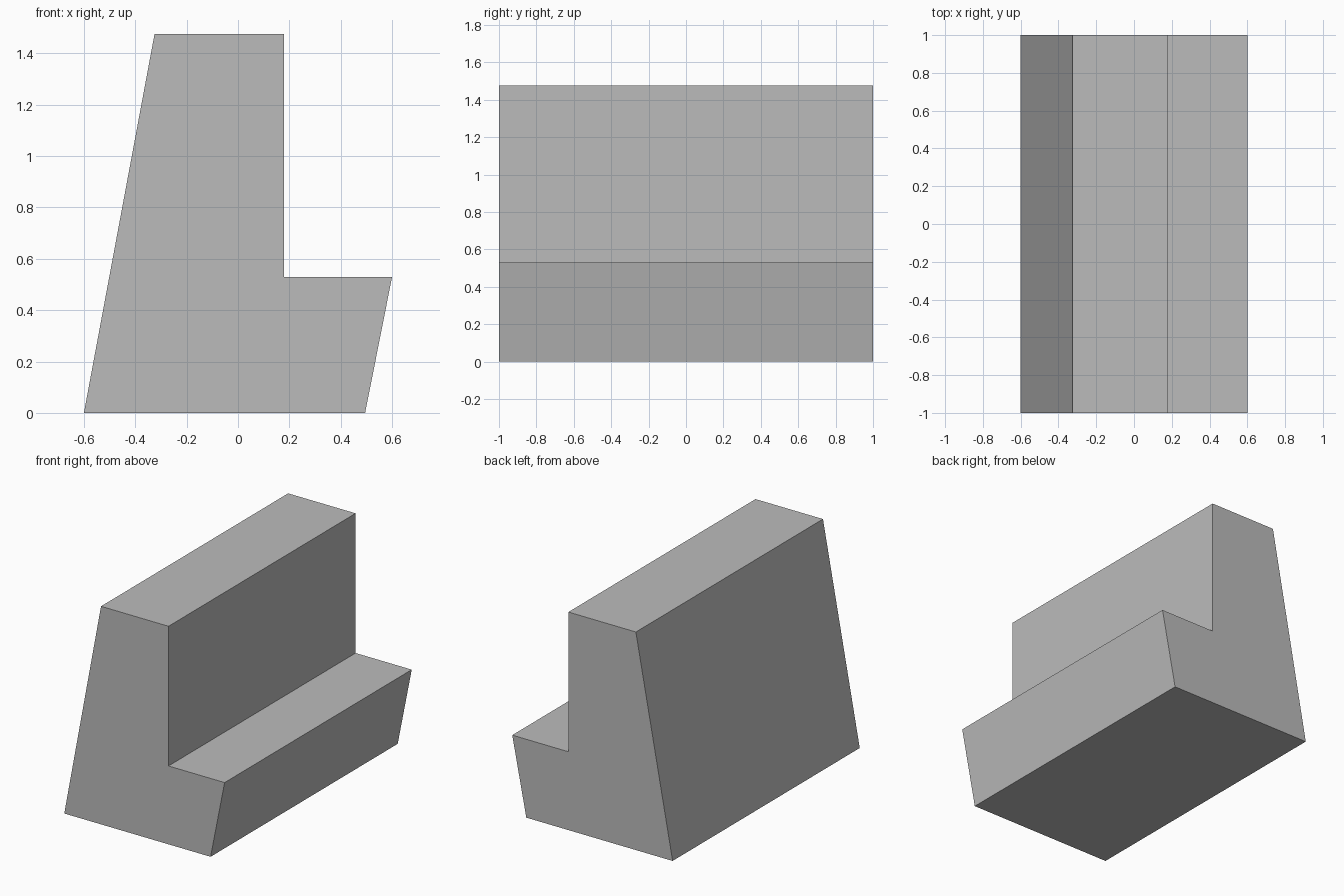
import bpy
import bmesh

# Remove the default cube
cube = bpy.data.objects.get("Cube")
if cube:
    bpy.data.objects.remove(cube, do_unlink=True)

# Plain grey material
grey = bpy.data.materials.new("plain_grey")
grey.use_nodes = True
colour = (0.5, 0.5, 0.5, 1)
grey.diffuse_color = colour
grey.node_tree.nodes["Principled BSDF"].inputs["Base Color"].default_value = colour

# Side profile of the stepped bench (x, z), extruded along y
profile = [(-0.6, 0), (0.495, 0), (0.6, 0.53), (0.18, 0.53),
           (0.18, 1.475), (-0.325, 1.475)]
half_length = 1.0

bm = bmesh.new()
end = bm.faces.new([bm.verts.new((x, -half_length, z)) for x, z in profile])
extruded = bmesh.ops.extrude_face_region(bm, geom=[end], use_keep_orig=True)
far_verts = [v for v in extruded["geom"] if isinstance(v, bmesh.types.BMVert)]
bmesh.ops.translate(bm, verts=far_verts, vec=(0, 2 * half_length, 0))
bmesh.ops.recalc_face_normals(bm, faces=bm.faces)

mesh = bpy.data.meshes.new("stepped_bench")
bm.to_mesh(mesh)
bm.free()
mesh.materials.append(grey)
bench = bpy.data.objects.new("stepped_bench", mesh)
bpy.context.collection.objects.link(bench)
